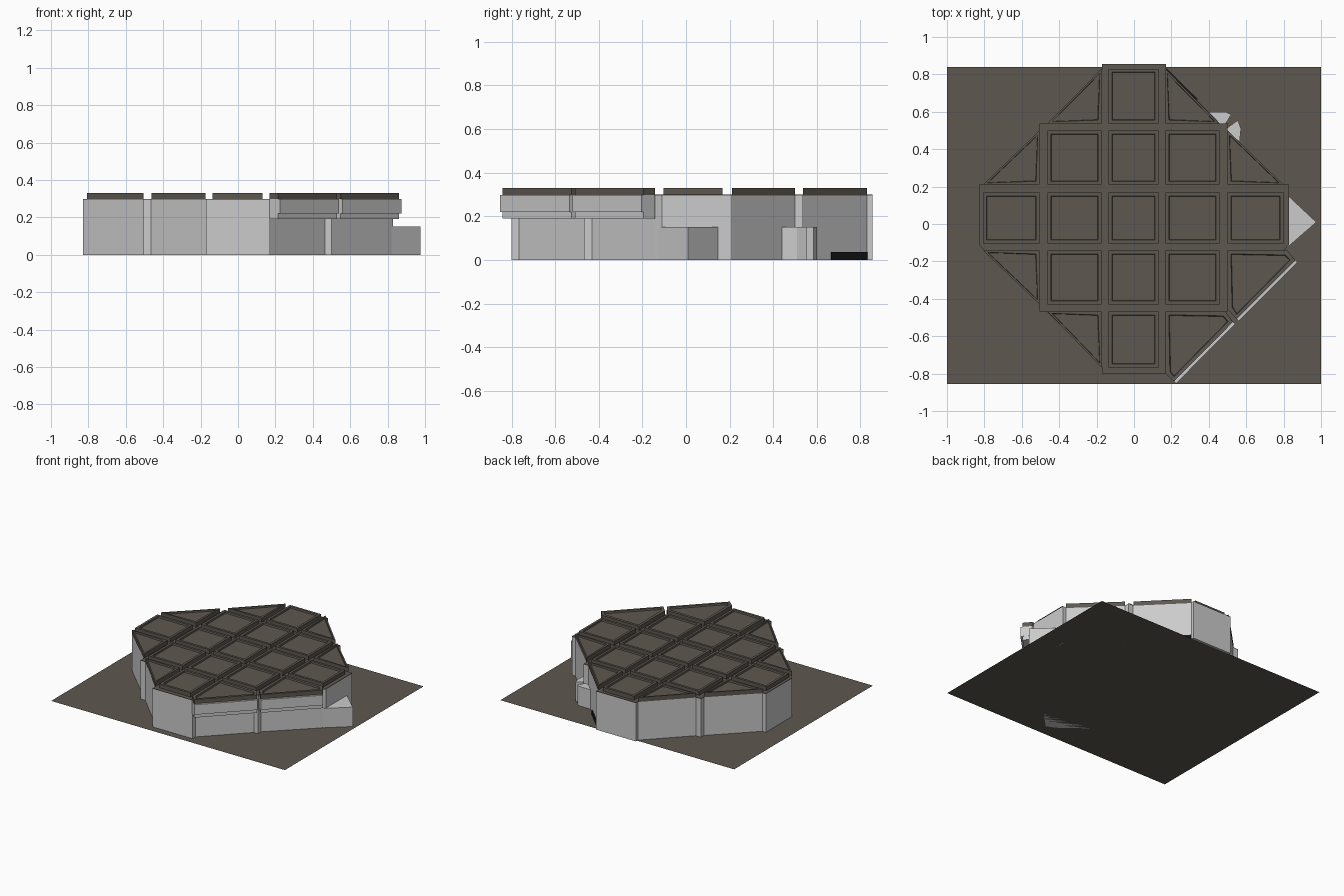
import bpy, bmesh

if "Cube" in bpy.data.objects:
    bpy.data.objects.remove(bpy.data.objects["Cube"])

dark = bpy.data.materials.new("dark_roof")
dark.diffuse_color = (0.11, 0.095, 0.08, 1)
dark.use_nodes = True
dark.node_tree.nodes["Principled BSDF"].inputs["Base Color"].default_value = dark.diffuse_color
black = bpy.data.materials.new("black_trim")
black.diffuse_color = (0.01, 0.01, 0.01, 1)
black.use_nodes = True
black.node_tree.nodes["Principled BSDF"].inputs["Base Color"].default_value = black.diffuse_color


def prism(name, pts, z0, z1, mat=None, rim=0, sink=0):
    """Extruded outline, optionally with a raised rim around a sunken top."""
    bm = bmesh.new()
    base = bm.faces.new([bm.verts.new((x, y, z0)) for x, y in pts])
    bm.normal_update()
    if base.normal.z < 0:
        base.normal_flip()
    if z1 > z0:
        geo = bmesh.ops.extrude_face_region(bm, geom=[base], use_keep_orig=True)["geom"]
        for v in geo:
            if isinstance(v, bmesh.types.BMVert):
                v.co.z = z1
        bmesh.ops.recalc_face_normals(bm, faces=bm.faces[:])
    if rim:
        top = max(bm.faces, key=lambda f: f.calc_center_median().z)
        bmesh.ops.inset_region(bm, faces=[top], thickness=rim)
        bmesh.ops.inset_region(bm, faces=[top], thickness=0.004)
        for v in top.verts:
            v.co.z -= sink
    me = bpy.data.meshes.new(name)
    bm.to_mesh(me)
    bm.free()
    ob = bpy.data.objects.new(name, me)
    bpy.context.collection.objects.link(ob)
    if mat:
        me.materials.append(mat)
    return ob


def rect(x0, x1, y0, y1):
    return [(x0, y0), (x1, y0), (x1, y1), (x0, y1)]


# Flat site slab
prism("ground_sheet", rect(-1, 1, -0.855, 0.84), 0, 0, dark)

# Stepped octagon with corner pilasters at the notches
outline = [(-0.17, -0.8), (0.17, -0.8), (0.17, -0.765), (0.465, -0.468), (0.5, -0.468),
           (0.5, -0.43), (0.8, -0.142), (0.83, -0.11), (0.83, 0.21), (0.8, 0.21),
           (0.5, 0.5), (0.5, 0.537), (0.46, 0.537), (0.17, 0.83), (0.17, 0.855),
           (-0.17, 0.855), (-0.17, 0.83), (-0.46, 0.537), (-0.505, 0.537), (-0.505, 0.5),
           (-0.8, 0.21), (-0.83, 0.21), (-0.83, -0.11), (-0.8, -0.142), (-0.505, -0.43),
           (-0.505, -0.468), (-0.465, -0.468), (-0.17, -0.765)]
prism("walls", outline, 0, 0.295)
prism("roof_deck", outline, 0.295, 0.299, dark)

# Grid of square coffered roof panels arranged as a stepped cross
cols = [(-0.807, -0.505), (-0.463, -0.173), (-0.136, 0.131), (0.168, 0.457), (0.5, 0.8)]
rows = [(-0.767, -0.468), (-0.43, -0.142), (-0.104, 0.168), (0.21, 0.5), (0.537, 0.83)]
for i, (x0, x1) in enumerate(cols):
    for j, (y0, y1) in enumerate(rows):
        if abs(i - 2) + abs(j - 2) <= 2 or (abs(i - 2) == 1 and abs(j - 2) == 1):
            prism("roof_panel", rect(x0, x1, y0, y1), 0.297, 0.33, dark, 0.026, 0.012)

# Triangular coffered panels filling three corners
for i, j in ((0, 3), (1, 4), (3, 4), (4, 3), (0, 1), (1, 0)):
    (xa, xb), (ya, yb) = cols[i], rows[j]
    xin, xout = (xb, xa) if i < 2 else (xa, xb)
    yin, yout = (ya, yb) if j > 2 else (yb, ya)
    prism("corner_panel", [(xin, yin), (xout, yin), (xin, yout)], 0.297, 0.33, dark, 0.026, 0.012)

# Projecting bays on the front right corner, each with a stepped underside
bays = [[(0.168, -0.468), (0.489, -0.468), (0.535, -0.53), (0.22, -0.848), (0.168, -0.8)],
        [(0.5, -0.142), (0.82, -0.142), (0.868, -0.2), (0.555, -0.515), (0.5, -0.455)]]
for bay in bays:
    def push(d):
        return [(x + d, y - d) if k in (2, 3) else (x, y) for k, (x, y) in enumerate(bay)]
    prism("bay_soffit", push(-0.006), 0.19, 0.22)
    prism("bay_wall", push(0.005), 0.22, 0.297)
    prism("bay_panel", push(-0.006), 0.297, 0.33, dark, 0.026, 0.012)

# Pointed low porch on the right side
prism("side_porch", [(0.82, -0.125), (0.975, 0.01), (0.82, 0.155)], 0, 0.15)

# Fan-shaped low buttresses on the back right corner
prism("rear_buttress", [(0.38, 0.6), (0.49, 0.6), (0.52, 0.585), (0.48, 0.52), (0.44, 0.53)], 0, 0.15)
prism("rear_buttress", [(0.48, 0.5), (0.555, 0.555), (0.572, 0.51), (0.565, 0.44), (0.5, 0.49)], 0, 0.15)

# Dark base strip along the back right wall
prism("base_strip", [(0.17, 0.825), (0.176, 0.831), (0.34, 0.668), (0.33, 0.662)], 0, 0.035, black)
